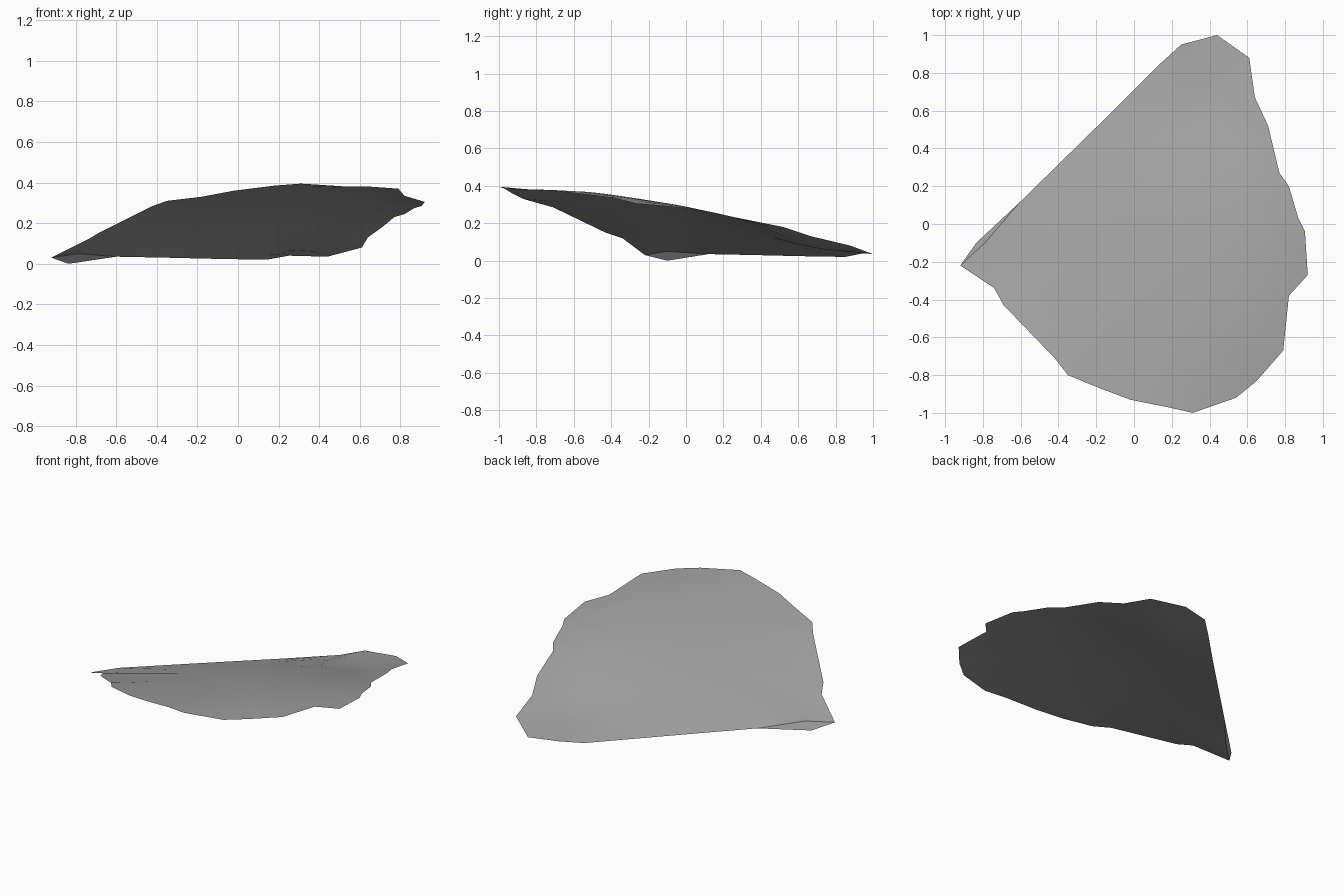
import bpy, bmesh, math
from mathutils import Vector

cube = bpy.data.objects.get("Cube")
if cube:
    bpy.data.objects.remove(cube, do_unlink=True)

# Stone grey material
grey = bpy.data.materials.new("stone_grey")
grey.use_nodes = True
colour = (0.36, 0.36, 0.36, 1)
grey.diffuse_color = colour
bsdf = grey.node_tree.nodes["Principled BSDF"]
bsdf.inputs["Base Color"].default_value = colour
bsdf.inputs["Roughness"].default_value = 0.8

# Broken rim of the shard, counter-clockwise from the left tip
RIM = [(-.92, -.22, .03), (-.74, -.34, .12), (-.69, -.43, .15), (-.42, -.71, .285),
       (-.35, -.80, .31), (-.18, -.87, .33), (-.02, -.93, .36), (.18, -.97, .385),
       (.31, -1, .395), (.54, -.92, .38), (.65, -.83, .38), (.79, -.67, .37),
       (.82, -.38, .335), (.92, -.27, .305), (.905, -.04, .285), (.87, .03, .275),
       (.82, .20, .245), (.77, .27, .23), (.71, .52, .18), (.64, .67, .13),
       (.61, .88, .08), (.44, 1, .035), (.25, .95, .04), (.14, .85, .02),
       (-.1, .61, .024), (-.35, .365, .03), (-.6, .12, .035), (-.79, -.1, .05)]
CENTRE = Vector((.2, -.05))
RINGS = 8


def dome(x, y):
    """Height of the gently arched body, rising away from the straight edge."""
    t = max(0, (x - y + .71) / math.sqrt(2))
    u = max(0, (x + y) / math.sqrt(2))
    roll = min(.07, .13 * u * u) * min(1, t / .3)
    return .03 + .4 * t - .1 * t * t - roll


def make_object(name, bm):
    mesh = bpy.data.meshes.new(name)
    for face in bm.faces:
        face.smooth = True
    bm.to_mesh(mesh)
    bm.free()
    mesh.materials.append(grey)
    obj = bpy.data.objects.new(name, mesh)
    bpy.context.collection.objects.link(obj)
    return obj


# Arched shard body: rings shrinking from the rim to the middle
bm = bmesh.new()
rings = []
for k in range(RINGS):
    r = 1 - k / RINGS
    ring = []
    for x, y, z in RIM:
        p = CENTRE.lerp(Vector((x, y)), r)
        ring.append(bm.verts.new((p.x, p.y, dome(*p) + r ** 3 * (z - dome(x, y)))))
    rings.append(ring)
middle = bm.verts.new((*CENTRE, dome(*CENTRE)))
n = len(RIM)
for i in range(n):
    j = (i + 1) % n
    for outer, inner in zip(rings, rings[1:]):
        bm.faces.new((outer[i], outer[j], inner[j], inner[i]))
    bm.faces.new((rings[-1][i], rings[-1][j], middle))
make_object("shard_body", bm)

# Small chipped lip folded down beside the left tip
bm = bmesh.new()
tip, crease, end = (bm.verts.new(RIM[i]) for i in (0, -1, -2))
low = bm.verts.new((-.835, -.1, 0))
bm.faces.new((tip, crease, low))
bm.faces.new((crease, end, low))
make_object("chipped_lip", bm)
